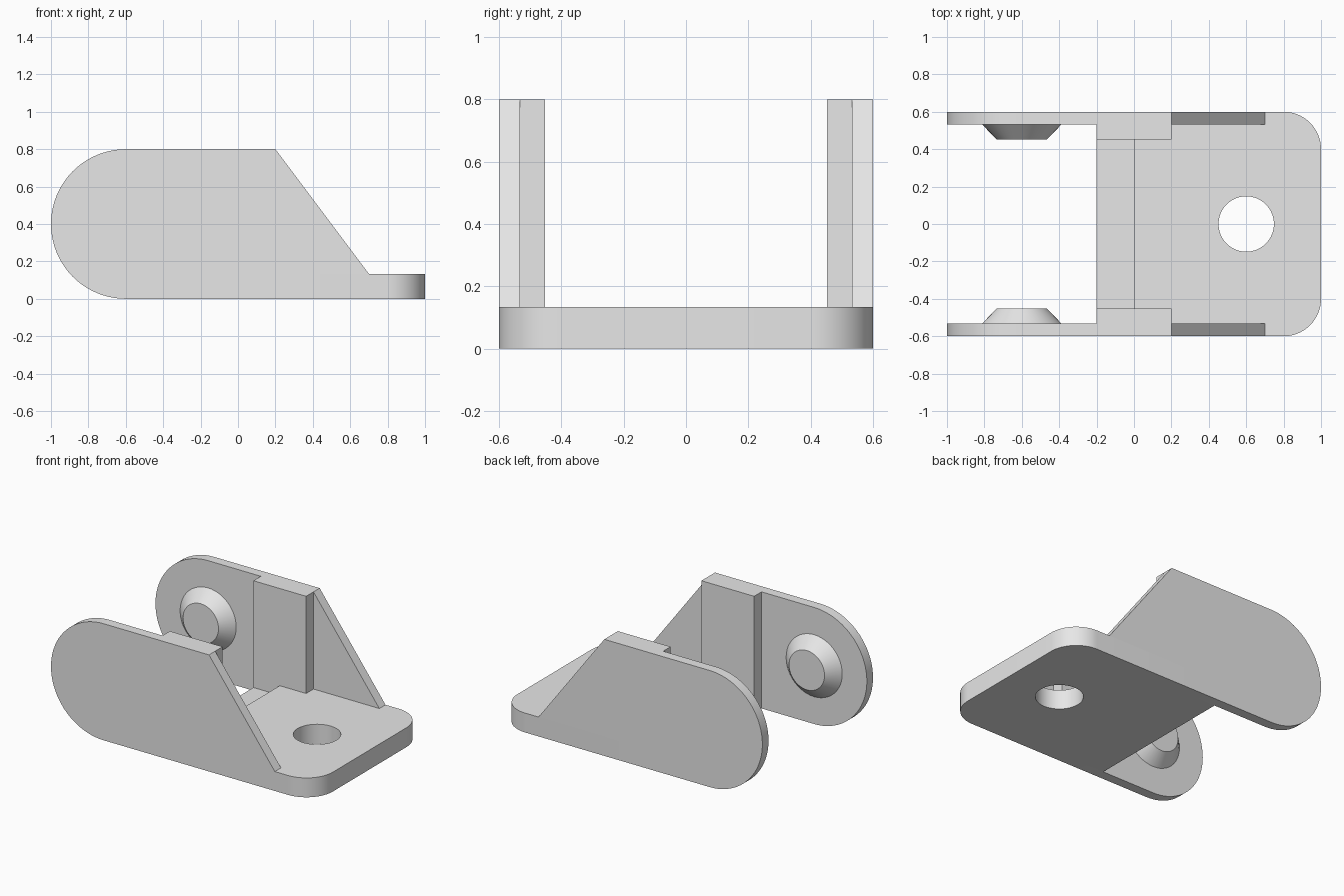
import bpy, bmesh
from math import sin, cos, pi, radians

cube = bpy.data.objects.get("Cube")
if cube:
    bpy.data.objects.remove(cube, do_unlink=True)

grey = bpy.data.materials.new("plain_grey")
grey.use_nodes = True
grey.diffuse_color = (0.8, 0.8, 0.8, 1)
grey.node_tree.nodes["Principled BSDF"].inputs["Base Color"].default_value = (0.8, 0.8, 0.8, 1)

WALL_OUT, WALL_IN, BOSS_IN = 0.6, 0.533, 0.453
PLATE, LEDGE, HEIGHT = 0.133, 0.067, 0.8
PIVOT_X, PIVOT_Z = -0.6, 0.4


def arc(cx, cy, r, start, end, steps):
    angles = [radians(start + (end - start) * i / steps) for i in range(steps + 1)]
    return [(cx + r * cos(a), cy + r * sin(a)) for a in angles]


def loft(name, lower, upper):
    """Solid between two matching loops of 3D points."""
    bm = bmesh.new()
    a = [bm.verts.new(p) for p in lower]
    b = [bm.verts.new(p) for p in upper]
    bm.faces.new(a)
    bm.faces.new(b)
    for i in range(len(a)):
        j = (i + 1) % len(a)
        bm.faces.new((a[i], a[j], b[j], b[i]))
    bmesh.ops.recalc_face_normals(bm, faces=bm.faces)
    mesh = bpy.data.meshes.new(name)
    bm.to_mesh(mesh)
    bm.free()
    mesh.materials.append(grey)
    obj = bpy.data.objects.new(name, mesh)
    bpy.context.collection.objects.link(obj)
    return obj


def flat_part(name, outline, z0, z1):
    return loft(name, [(x, y, z0) for x, y in outline], [(x, y, z1) for x, y in outline])


def side_part(name, outline, y0, y1, inner=None):
    return loft(name, [(x, y0, z) for x, z in outline],
                [(x, y1, z) for x, z in inner or outline])


def smooth(obj):
    bpy.ops.object.select_all(action='DESELECT')
    obj.select_set(True)
    bpy.context.view_layer.objects.active = obj
    bpy.ops.object.shade_smooth_by_angle(angle=radians(30))


# Base plate with two rounded corners and a bolt hole
outline = [(0, WALL_OUT), (0, -WALL_OUT)]
outline += arc(0.8, -0.4, 0.2, -90, 0, 16) + arc(0.8, 0.4, 0.2, 0, 90, 16)
plate = flat_part("base_plate", outline, 0, PLATE)
cutter = flat_part("hole_cutter", arc(0.6, 0, 0.148, 0, 354.375, 63), -0.1, 0.3)
cutter.hide_render = True
mod = plate.modifiers.new("bolt_hole", 'BOOLEAN')
mod.object = cutter
mod.operation = 'DIFFERENCE'
mod.solver = 'EXACT'
bpy.context.view_layer.objects.active = plate
bpy.ops.object.modifier_apply(modifier=mod.name)
bpy.data.objects.remove(cutter, do_unlink=True)
smooth(plate)

# Lower ledge behind the plate
flat_part("rear_ledge", [(-0.2, -WALL_IN), (0, -WALL_IN), (0, WALL_IN), (-0.2, WALL_IN)], 0, LEDGE)

# Wall, thick rib and tapered pivot boss on each side
wall = [(0, 0), (0, PLATE), (0.7, PLATE), (0.2, HEIGHT)]
wall += arc(PIVOT_X, PIVOT_Z, 0.4, 90, 270, 40)
rib = [(-0.2, LEDGE), (0, LEDGE), (0, PLATE), (0.2, PLATE), (0.2, HEIGHT), (-0.2, HEIGHT)]
boss_base = arc(PIVOT_X, PIVOT_Z, 0.213, 0, 352.5, 47)
boss_tip = arc(PIVOT_X, PIVOT_Z, 0.135, 0, 352.5, 47)
for side, s in (("front", -1), ("back", 1)):
    smooth(side_part(side + "_wall", wall, s * WALL_OUT, s * WALL_IN))
    side_part(side + "_rib", rib, s * WALL_IN, s * BOSS_IN)
    smooth(side_part(side + "_pivot_boss", boss_base, s * WALL_IN, s * BOSS_IN, boss_tip))
